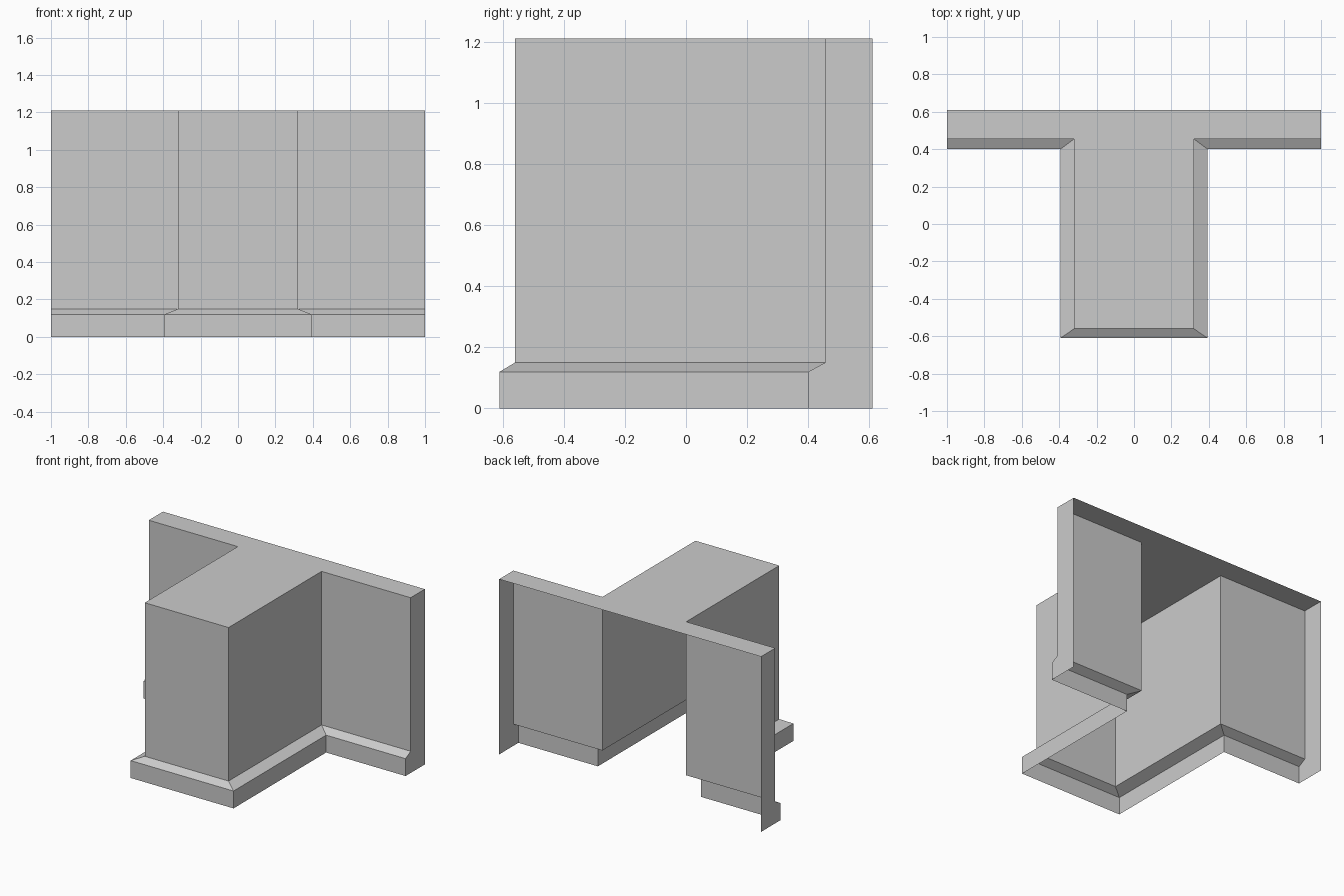
import bpy

if "Cube" in bpy.data.objects:
    bpy.data.objects.remove(bpy.data.objects["Cube"], do_unlink=True)

GREY = (0.6, 0.6, 0.6, 1.0)
mat = bpy.data.materials.new("plain grey")
mat.use_nodes = True
mat.diffuse_color = GREY
mat.node_tree.nodes["Principled BSDF"].inputs["Base Color"].default_value = GREY

HEIGHT, LEDGE_TOP, LEDGE_LOW = 1.21, 0.15, 0.12
BACK = 0.61


def make_part(name, verts, faces):
    mesh = bpy.data.meshes.new(name)
    mesh.from_pydata(verts, [], faces)
    mesh.materials.append(mat)
    obj = bpy.data.objects.new(name, mesh)
    bpy.context.collection.objects.link(obj)
    return obj


def outline(half_width, wing_y, front_y):
    """Plan of the front side: wing, projecting block, wing."""
    right = [(-1, wing_y), (-half_width, wing_y), (-half_width, front_y)]
    return right + [(-x, y) for x, y in reversed(right)]


def strip(name, low, low_z, high, high_z):
    """Open band of quads between two matching outlines."""
    n = len(low)
    verts = [(x, y, low_z) for x, y in low] + [(x, y, high_z) for x, y in high]
    faces = [(i, i + 1, n + i + 1, n + i) for i in range(n - 1)]
    return make_part(name, verts, faces)


wall = outline(0.32, 0.455, -0.56)
plinth = outline(0.393, 0.40, -0.61)

# Walls, sloped ledge and plinth; the back and underside stay open
strip("plinth_band", plinth, 0, plinth, LEDGE_LOW)
strip("sloped_ledge", plinth, LEDGE_LOW, wall, LEDGE_TOP)
strip("upper_walls", wall, LEDGE_TOP, wall, HEIGHT)

# T-shaped top
top = wall + [(1, BACK), (-1, BACK)]
make_part("top_cap", [(x, y, HEIGHT) for x, y in top], [tuple(range(len(top)))])

# Wing ends, facing outwards
wing_y, plinth_y = wall[0][1], plinth[0][1]
section = [(plinth_y, 0), (BACK, 0), (BACK, HEIGHT),
           (wing_y, HEIGHT), (wing_y, LEDGE_TOP), (plinth_y, LEDGE_LOW)]
for name, side in (("left_end", 1), ("right_end", -1)):
    points = [(side, y, z) for y, z in section[::side]]
    make_part(name, points, [tuple(range(len(points)))])
